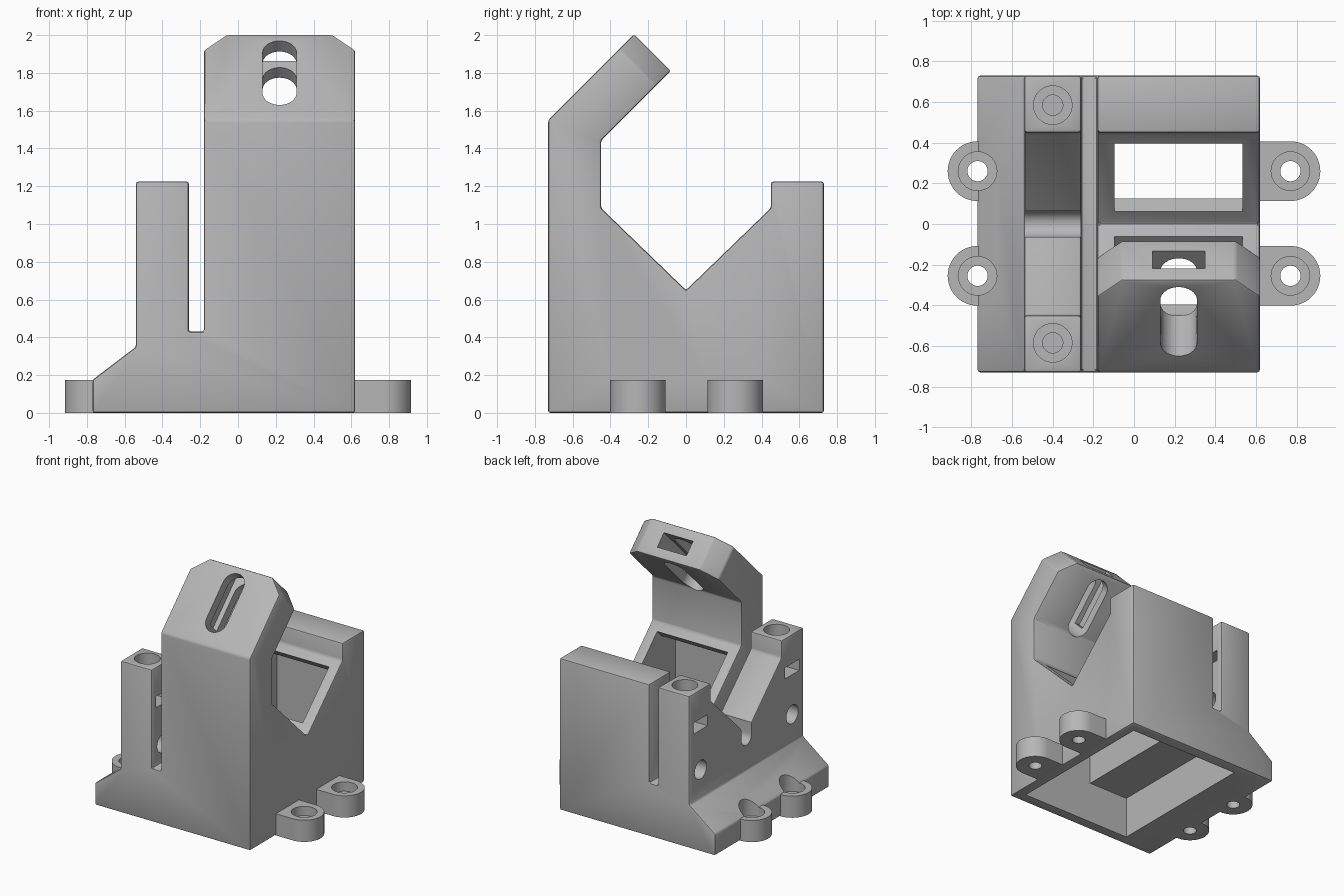
import bpy, bmesh, math
from mathutils import Vector

if "Cube" in bpy.data.objects:
    bpy.data.objects.remove(bpy.data.objects["Cube"])

X, Y, Z = Vector((1, 0, 0)), Vector((0, 1, 0)), Vector((0, 0, 1))
grey = bpy.data.materials.new("matte_grey")
grey.diffuse_color = (0.47, 0.47, 0.47, 1)
grey.use_nodes = True
grey.node_tree.nodes["Principled BSDF"].inputs["Base Color"].default_value = grey.diffuse_color


def prism(name, pts, lo, hi, u, v, w, origin=(0, 0, 0)):
    """Extrude a 2D outline in the u/v plane from lo to hi along w."""
    bm = bmesh.new()
    o = Vector(origin)
    a = [bm.verts.new(o + u * p + v * q + w * lo) for p, q in pts]
    b = [bm.verts.new(o + u * p + v * q + w * hi) for p, q in pts]
    bm.faces.new(a)
    bm.faces.new(b)
    n = len(pts)
    for i in range(n):
        bm.faces.new((a[i], a[(i + 1) % n], b[(i + 1) % n], b[i]))
    bmesh.ops.recalc_face_normals(bm, faces=bm.faces)
    me = bpy.data.meshes.new(name)
    bm.to_mesh(me)
    bm.free()
    ob = bpy.data.objects.new(name, me)
    me.materials.append(grey)
    bpy.context.collection.objects.link(ob)
    return ob


def arc(cx, cy, r, a0=0, a1=360, n=32):
    """Arc points; a full circle leaves out the repeated end point."""
    count = n if a1 - a0 >= 360 else n + 1
    return [(cx + r * math.cos(math.radians(a0 + (a1 - a0) * i / n)),
             cy + r * math.sin(math.radians(a0 + (a1 - a0) * i / n))) for i in range(count)]


def rect(x0, x1, y0, y1):
    return [(x0, y0), (x1, y0), (x1, y1), (x0, y1)]


def apply(mod):
    bpy.context.view_layer.objects.active = body
    bpy.ops.object.modifier_apply(modifier=mod.name)


def combine(tool, op='DIFFERENCE'):
    m = body.modifiers.new("bool", 'BOOLEAN')
    m.operation, m.solver, m.object = op, 'EXACT', tool
    apply(m)
    bpy.data.objects.remove(tool)


# Body: side-to-side silhouette with foot slope, clamp wall, slit and tall block
body = prism("holder_body", [
    (-.77, 0), (.62, 0), (.62, 2.1), (-.18, 2.1), (-.18, .43), (-.26, .43),
    (-.26, 1.225), (-.54, 1.225), (-.54, .35), (-.77, .175)], -.73, .73, X, Z, Y)

# V cradle and the open space behind the leaning arm
combine(prism("cradle_cut", [
    (-.45, 1.44), (-.45, 1.085), (0, .65), (.45, 1.085), (.45, 1.23), (1, 1.23),
    (1, 2.2), (-.47, 2.2), (-.08, 1.81)], -1, 1, Y, Z, X))
# The clamp wall and rear block share one height
combine(prism("rear_trim", rect(.3, 1, 1.225, 1.5), -.22, 1, Y, Z, X))
# Slanted front of the arm
combine(prism("arm_front_cut", [(-1, 1.28), (-1, 2.4), (.12, 2.4)], -1, 1, Y, Z, X))

# Arm frame: u across, v down the slope, w into the thickness
V = Vector((0, -1, -1)).normalized()
W = Vector((0, 1, -1)).normalized()
arm = (.22, -.275, 2.005)
for s in (-1, 1):
    combine(prism("arm_corner_cut", [(s * .28, 0), (s * .4, .113), (s * .6, .301),
                                     (s * .6, -.2), (s * .28, -.2)], -.2, .5, X, V, W, arm))

# Softened edges
bev = body.modifiers.new("bevel", 'BEVEL')
bev.width, bev.segments, bev.limit_method = .013, 2, 'ANGLE'
bev.angle_limit = math.radians(25)
apply(bev)

# Arm adjustment slot and captive nut pocket
combine(prism("arm_slot", arc(0, .14, .09, 180, 360, 16) + arc(0, .44, .09, 0, 180, 16),
              -.2, .5, X, V, W, arm))
combine(prism("arm_nut_pocket", rect(-.13, .13, -.1, .46), .08, .2, X, V, W, arm))

# Hollow inside, open at the bottom
combine(prism("main_cavity", [(-.64, -.1), (-.64, 1.1), (-.58, 1.1), (0, .52),
                              (.58, 1.1), (.64, 1.1), (.64, -.1)], -.1, .54, Y, Z, X))
combine(prism("low_cavity", rect(-.64, .64, -.1, .34), -.46, .0, Y, Z, X))

# Windows in both cradle slopes
for s in (-1, 1):
    combine(prism("cradle_window", [(s * -.02, .79), (s * .15, .62), (s * .48, .95),
                                    (s * .31, 1.12)], -.095, .535, Y, Z, X))

# Round-bottomed groove at the low point of the clamp wall
combine(prism("clamp_groove", [(.065, .9), (-.065, .9)] + arc(0, .62, .065, 180, 360, 16),
              -.7, -.22, Y, Z, X))

# Clamp screws: top bores, cross holes and nut slots
for y in (-.585, .585):
    combine(prism("screw_head_bore", arc(-.4, y, .095), 1.08, 1.4, X, Y, Z))
    combine(prism("screw_bore", arc(-.4, y, .05), .5, 1.2, X, Y, Z))
    combine(prism("cross_hole", arc(y, .58, .075), -.7, -.22, Y, Z, X))
    combine(prism("nut_slot", rect(y - .09, y + .09, .9, .99), -.7, -.22, Y, Z, X))

# Mounting lugs with counterbored holes
for s in (-1, 1):
    for y in (-.255, .26):
        a0 = -90 if s > 0 else 90
        outline = arc(s * .77, y, .147, a0, a0 + 180, 24) + [(s * .6, y + s * .147), (s * .6, y - s * .147)]
        combine(prism("mounting_lug", outline, 0, .175, X, Y, Z), 'UNION')
        combine(prism("lug_hole", arc(s * .77, y, .05), -.1, .3, X, Y, Z))
        combine(prism("lug_counterbore", arc(s * .77, y, .095), .1, .5, X, Y, Z))

bpy.ops.object.select_all(action='DESELECT')
body.select_set(True)
bpy.context.view_layer.objects.active = body
bpy.ops.object.shade_smooth_by_angle(angle=math.radians(30))
